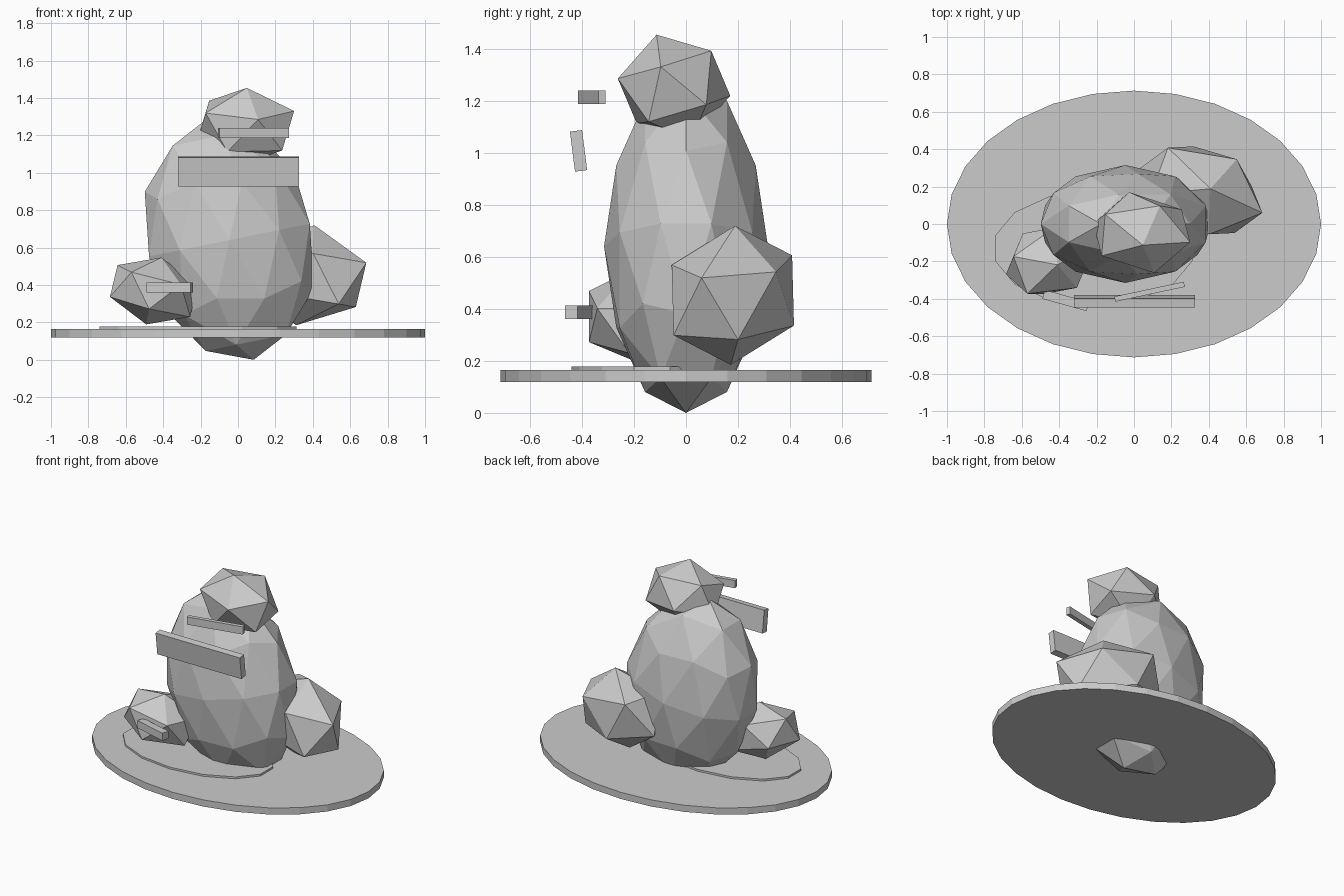
import bpy, bmesh, math
from mathutils import Vector

if "Cube" in bpy.data.objects:
    bpy.data.objects.remove(bpy.data.objects["Cube"])


def disc(name, sides, loc, rx, ry, thickness):
    bpy.ops.mesh.primitive_cylinder_add(vertices=sides, radius=1, depth=1, location=loc)
    ob = bpy.context.object
    ob.name = name
    ob.scale = (rx, ry, thickness)
    return ob


def bar(name, loc, size, rot):
    bpy.ops.mesh.primitive_cube_add(size=1, location=loc, rotation=rot)
    ob = bpy.context.object
    ob.name = name
    ob.scale = size
    return ob


def boulder(name, centre, p, g, q):
    """Stretched icosahedron, set by its centre and the three corners of one face."""
    p, g, q = Vector(p), Vector(g), Vector(q)
    k = (math.sqrt(5) - 1) / 2
    half = [p, g, q, k * (p + g) - q, k * (p + q) - g, k * (g + q) - p]
    bm = bmesh.new()
    for v in half:
        bm.verts.new(v)
        bm.verts.new(-v)
    bmesh.ops.convex_hull(bm, input=bm.verts[:])
    bmesh.ops.recalc_face_normals(bm, faces=bm.faces[:])
    me = bpy.data.meshes.new(name)
    bm.to_mesh(me)
    bm.free()
    ob = bpy.data.objects.new(name, me)
    ob.location = centre
    bpy.context.collection.objects.link(ob)
    return ob


# Base and thin patch on it
disc("base_disc", 28, (0, 0, 0.142), 1.0, 0.713, 0.046)
disc("ground_patch", 14, (-0.215, -0.13, 0.168), 0.54, 0.31, 0.02)

# Tall main rock, leaning left
bpy.ops.mesh.primitive_ico_sphere_add(subdivisions=2, radius=1, location=(-0.046, 0, 0.64),
                                      rotation=(0, -0.2, 0))
rock = bpy.context.object
rock.name = "main_rock"
rock.scale = (0.461, 0.315, 0.653)

# Smaller boulders
boulder("top_rock", (0.041, -0.046, 1.252),
        (0.259, -0.051, 0.078), (0.214, 0.124, -0.067), (0.195, -0.098, -0.133))
boulder("right_rock", (0.36, 0.18, 0.452),
        (0.326, -0.12, 0.067), (0.19, 0.166, 0.09), (0.27, 0.02, -0.17))
boulder("left_rock", (-0.45, -0.196, 0.368),
        (-0.12, -0.177, 0.1), (0.145, -0.145, 0.034), (-0.025, -0.177, -0.096))

# Slabs standing in front of the rocks
bar("wide_slab", (0.003, -0.413, 1.007), (0.645, 0.047, 0.155), (0.125, 0, 0))
bar("upper_slab", (0.083, -0.362, 1.213), (0.38, 0.028, 0.053), (0, 0, 0.21))
bar("lower_slab", (-0.365, -0.409, 0.386), (0.245, 0.05, 0.052), (0, 0, -0.27))
